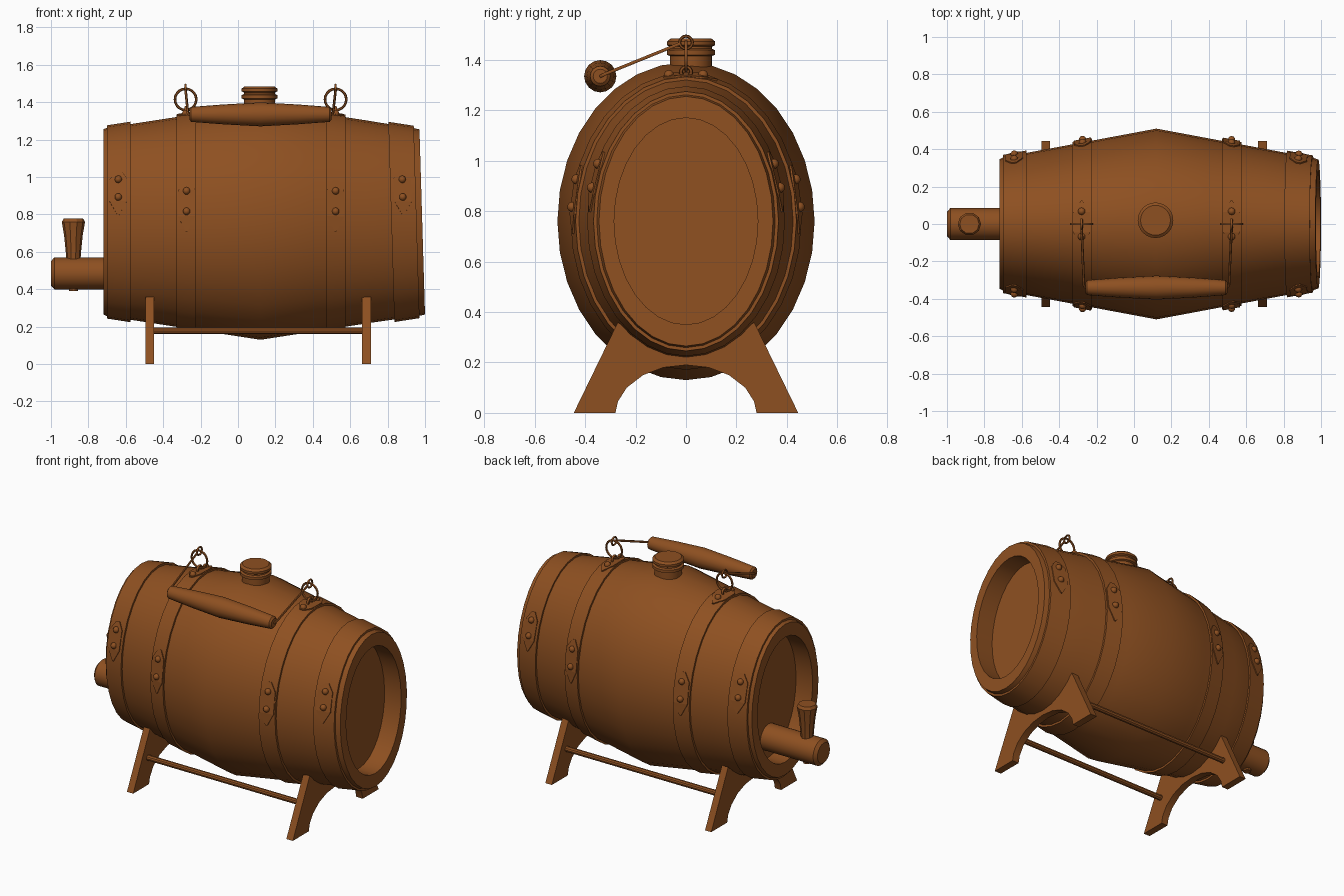
import bpy, bmesh
from math import sin, cos, pi, radians

if "Cube" in bpy.data.objects:
    bpy.data.objects.remove(bpy.data.objects["Cube"])

MID, CZ = 0.12, 0.76
wood = bpy.data.materials.new("brown_wood")
wood.diffuse_color = (0.27, 0.08, 0.015, 1)
wood.use_nodes = True
wood.node_tree.nodes["Principled BSDF"].inputs["Base Color"].default_value = wood.diffuse_color


def finish(ob, name, smooth=30):
    ob.name = name
    ob.data.materials.clear()
    ob.data.materials.append(wood)
    bpy.ops.object.select_all(action='DESELECT')
    ob.select_set(True)
    bpy.context.view_layer.objects.active = ob
    if ob.type == 'CURVE':
        bpy.ops.object.convert(target='MESH')
        ob = bpy.context.object
    if smooth:
        bpy.ops.object.shade_smooth_by_angle(angle=radians(smooth))
    return ob


def skin(name, rings, loop=False, smooth=30):
    """Join rings of points into a surface, capped unless it loops."""
    bm = bmesh.new()
    rows = [[bm.verts.new(p) for p in r] for r in rings]
    n = len(rows[0])
    for a, b in zip(rows, rows[1:] + ([rows[0]] if loop else [])):
        for i in range(n):
            j = (i + 1) % n
            bm.faces.new((a[i], a[j], b[j], b[i]))
    if not loop:
        bm.faces.new(rows[0])
        bm.faces.new(rows[-1])
    bmesh.ops.recalc_face_normals(bm, faces=bm.faces)
    me = bpy.data.meshes.new(name)
    bm.to_mesh(me)
    bm.free()
    ob = bpy.data.objects.new(name, me)
    bpy.context.collection.objects.link(ob)
    return finish(ob, name, smooth)


def radii(x, off=0.0):
    d = abs(x - MID)
    return 0.51 - 0.187 * d + off, 0.63 - 0.154 * d + off


def tilt(x, z):
    # the right end leans slightly
    return x + (0.03 * (CZ - z) if x > 0.8 else 0)


def ellipse(x, ry, rz, n=32):
    pts = [(ry * sin(2 * pi * i / n), CZ + rz * cos(2 * pi * i / n)) for i in range(n)]
    return [(tilt(x, z), y, z) for y, z in pts]


def on_barrel(x, ang, off):
    ry, rz = radii(x, off)
    z = CZ + rz * cos(ang)
    return (tilt(x, z), ry * sin(ang), z)


def lathe(name, prof, centre, axis, n=16):
    """prof: (distance along axis, radius)."""
    cx, cy, cz = centre
    rings = []
    for t, r in prof:
        cs = [(r * cos(2 * pi * i / n), r * sin(2 * pi * i / n)) for i in range(n)]
        rings.append([(cx + t, cy + a, cz + b) if axis == 'x' else (cx + a, cy + b, cz + t)
                      for a, b in cs])
    return skin(name, rings)


def torus(name, loc, rot, R, r):
    bpy.ops.mesh.primitive_torus_add(location=loc, rotation=rot, major_radius=R,
                                     minor_radius=r, major_segments=20, minor_segments=6)
    finish(bpy.context.object, name, 60)


# barrel body with recessed heads
L, R = -0.72, 0.985
body = [(L + 0.12, 0.285, 0.41), (L, 0.285, 0.41), (L, 0.345, 0.495)]
body += [(x, *radii(x)) for x in (-0.70, -0.45, -0.17, MID, 0.41, 0.69, 0.96)]
body += [(R, 0.345, 0.495), (R, 0.285, 0.41), (R - 0.12, 0.285, 0.41)]
skin("barrel_body", [ellipse(*p) for p in body])


# riveted hoop plates
def plate(name, x, ang, sgn):
    rows = []
    for s, w in ((-0.10, 0.012), (-0.05, 0.046), (0.07, 0.046), (0.14, 0.004)):
        a = sgn * (ang + s / 0.5)
        rows.append([on_barrel(x - w, a, 0.019), on_barrel(x + w, a, 0.019),
                     on_barrel(x + w, a, 0.0), on_barrel(x - w, a, 0.0)])
    skin(name + "_plate", rows, smooth=0)


def rivet(name, loc):
    bpy.ops.mesh.primitive_uv_sphere_add(segments=10, ring_count=8, radius=0.02, location=loc)
    finish(bpy.context.object, name + "_rivet", 60)


# hoops: x range, plate centre, plate angle
hoops = [(-0.70, -0.575, -0.64, 70), (-0.33, -0.225, -0.275, 79),
         (0.47, 0.575, 0.522, 79), (0.82, 0.955, 0.885, 70)]
for k, (x0, x1, xp, deg) in enumerate(hoops):
    name = f"hoop_{k + 1}"
    skin(name, [ellipse(x, *radii(x, o)) for x, o in
                ((x0, 0.013), (x1, 0.013), (x1, -0.01), (x0, -0.01))], loop=True)
    for sgn in (-1, 1):
        plate(name, xp, radians(deg), sgn)
        for d in (-0.095, 0.095):
            rivet(name, on_barrel(xp, sgn * (radians(deg) + d), 0.018))

# top brackets, rings and handle wires
for k, (x, inx) in enumerate(((-0.28, -0.24), (0.522, 0.475))):
    name = ("left", "right")[k]
    plate(name + "_bracket", x, 0, 1)
    for a in (-0.15, 0.15):
        rivet(name + "_bracket", on_barrel(x, a, 0.018))
    torus(name + "_staple", (x, 0, 1.352), (0, pi / 2, 0), 0.02, 0.008)
    torus(name + "_ring", (x, 0, 1.415), (pi / 2, 0, 0), 0.057, 0.007)
    torus(name + "_wire_eye", (x, 0, 1.469), (0, pi / 2, 0), 0.025, 0.006)
    cu = bpy.data.curves.new(name + "_handle_wire", 'CURVE')
    cu.dimensions = '3D'
    cu.bevel_depth = 0.007
    cu.bevel_resolution = 1
    cu.use_fill_caps = True
    pts = [(x, -0.022, 1.465), (x + (inx - x) * 0.3, -0.325, 1.342),
           (x + (inx - x) * 0.45, -0.338, 1.335), (inx, -0.34, 1.335)]
    sp = cu.splines.new('POLY')
    sp.points.add(len(pts) - 1)
    for p, co in zip(sp.points, pts):
        p.co = (*co, 1)
    ob = bpy.data.objects.new(cu.name, cu)
    bpy.context.collection.objects.link(ob)
    finish(ob, cu.name, 60)

# carrying grip
lathe("handle_grip", [(-0.38, 0.028), (-0.37, 0.04), (-0.2, 0.053), (0, 0.064),
                      (0.2, 0.053), (0.37, 0.04), (0.38, 0.028)], (0.12, -0.34, 1.335), 'x')

# bung
lathe("bung", [(1.34, 0.083), (1.415, 0.083), (1.42, 0.095), (1.438, 0.095), (1.444, 0.083),
               (1.452, 0.083), (1.458, 0.095), (1.473, 0.095), (1.485, 0.08)],
      (0.115, 0.02, 0), 'z', 24)

# tap spout and tap handle
lathe("tap_spout", [(-1.0, 0.065), (-0.982, 0.085), (-0.59, 0.085)], (0, 0, 0.485), 'x', 20)
lathe("tap_handle", [(0.53, 0.037), (0.59, 0.04), (0.69, 0.05), (0.76, 0.062), (0.778, 0.052)],
      (-0.88, 0, 0), 'z', 10)
lathe("tap_outlet", [(0.39, 0.024), (0.43, 0.024)], (-0.88, 0, 0), 'z', 10)

# cradle ends: arched feet, saddle following the barrel
half = [(0, 0.19), (0.09, 0.18), (0.17, 0.15), (0.235, 0.1), (0.27, 0.045), (0.28, 0),
        (0.445, 0), (0.27, 0.36), (0.2, 0.30), (0.1, 0.24), (0, 0.225)]
outline = half + [(-y, z) for y, z in half[-2:0:-1]]
for name, x0, x1 in (("left_cradle", -0.495, -0.45), ("right_cradle", 0.663, 0.71)):
    skin(name, [[(x, y, z) for y, z in outline] for x in (x0, x1)], smooth=20)

# cradle stretchers
for name, y in (("front_stretcher", -0.29), ("back_stretcher", 0.29)):
    lathe(name, [(-0.47, 0.018), (0.685, 0.018)], (0, y, 0.178), 'x', 10)
